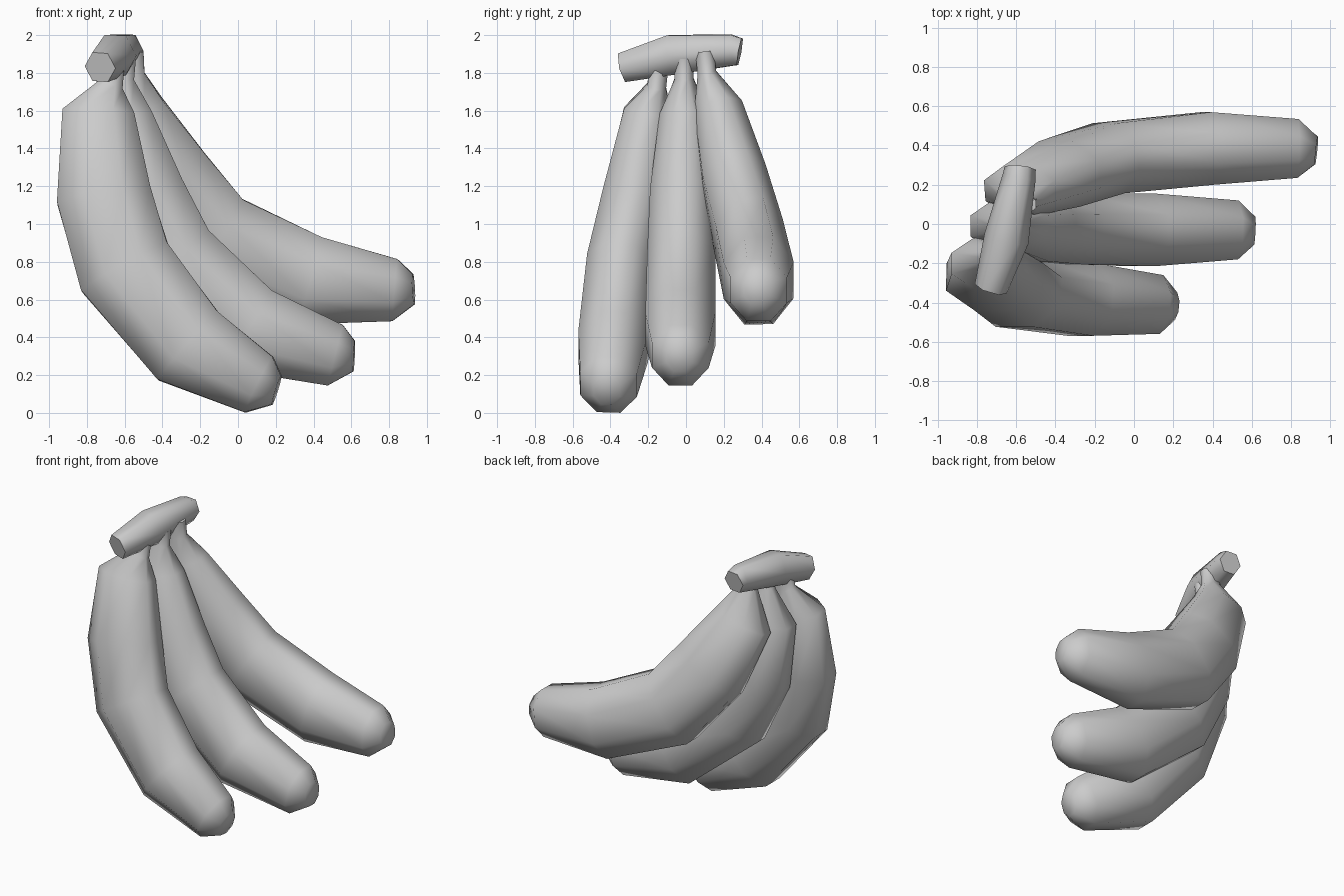
import bpy, bmesh, math
from mathutils import Vector

if "Cube" in bpy.data.objects:
    bpy.data.objects.remove(bpy.data.objects["Cube"])


def tube(name, rings, ref, sides, phase, angle):
    """Loft rings (x, y, z, half width along ref, half width across it)."""
    bm = bmesh.new()
    pts = [Vector(r[:3]) for r in rings]
    loops = []
    for i, r in enumerate(rings):
        t = (pts[min(i + 1, len(pts) - 1)] - pts[max(i - 1, 0)]).normalized()
        u = (ref - t * ref.dot(t)).normalized()
        v = t.cross(u)
        loop = []
        for k in range(sides):
            a = 2 * math.pi * k / sides + phase
            loop.append(bm.verts.new(pts[i] + u * r[3] * math.cos(a) + v * r[4] * math.sin(a)))
        loops.append(loop)
    for a, b in zip(loops, loops[1:]):
        for k in range(sides):
            n = (k + 1) % sides
            bm.faces.new((a[k], a[n], b[n], b[k]))
    bm.faces.new(loops[0][::-1])
    bm.faces.new(loops[-1])
    bmesh.ops.recalc_face_normals(bm, faces=bm.faces)
    mesh = bpy.data.meshes.new(name)
    bm.to_mesh(mesh)
    bm.free()
    ob = bpy.data.objects.new(name, mesh)
    bpy.context.collection.objects.link(ob)
    bpy.ops.object.select_all(action='DESELECT')
    ob.select_set(True)
    bpy.context.view_layer.objects.active = ob
    bpy.ops.object.shade_smooth_by_angle(angle=math.radians(angle))


# Shared banana thickness: stalk, body, tip (sideways, in bending plane)
WIDTHS = [(.05, .07), (.05, .07), (.13, .19), (.17, .25), (.18, .26),
          (.185, .24), (.15, .165), (.07, .08)]

# Banana centre lines from crown to tip
PATHS = {
    "front_banana": [(-.67, -.14, 1.86), (-.68, -.155, 1.73), (-.74, -.20, 1.59),
                     (-.71, -.27, 1.15), (-.60, -.345, .77), (-.265, -.385, .355),
                     (.11, -.41, .15), (.205, -.42, .12)],
    "middle_banana": [(-.61, -.01, 1.88), (-.62, -.01, 1.77), (-.645, -.01, 1.57),
                      (-.53, -.02, 1.15), (-.355, -.025, .80), (.06, -.03, .44),
                      (.515, -.03, .305), (.615, -.035, .30)],
    "back_banana": [(-.57, .10, 1.91), (-.565, .11, 1.80), (-.58, .17, 1.60),
                    (-.38, .255, 1.23), (-.13, .335, .92), (.375, .385, .70),
                    (.83, .385, .65), (.93, .375, .655)],
}

# Octagons with flats facing out
k = 1 / math.cos(math.pi / 8)
for name, path in PATHS.items():
    rings = [(*p, w * k, h * k) for p, (w, h) in zip(path, WIDTHS)]
    tube(name, rings, Vector((0, 1, 0)), 8, math.pi / 8, 75)

# Bent six-sided crown joining the stalks
crown = [(-.73, -.33, 1.83, .085, .09), (-.65, -.075, 1.895, .115, .122),
         (-.585, .24, 1.92, .085, .095), (-.58, .285, 1.912, .08, .082)]
tube("crown", crown, Vector((1, 0, 0)), 6, 0, 65)
